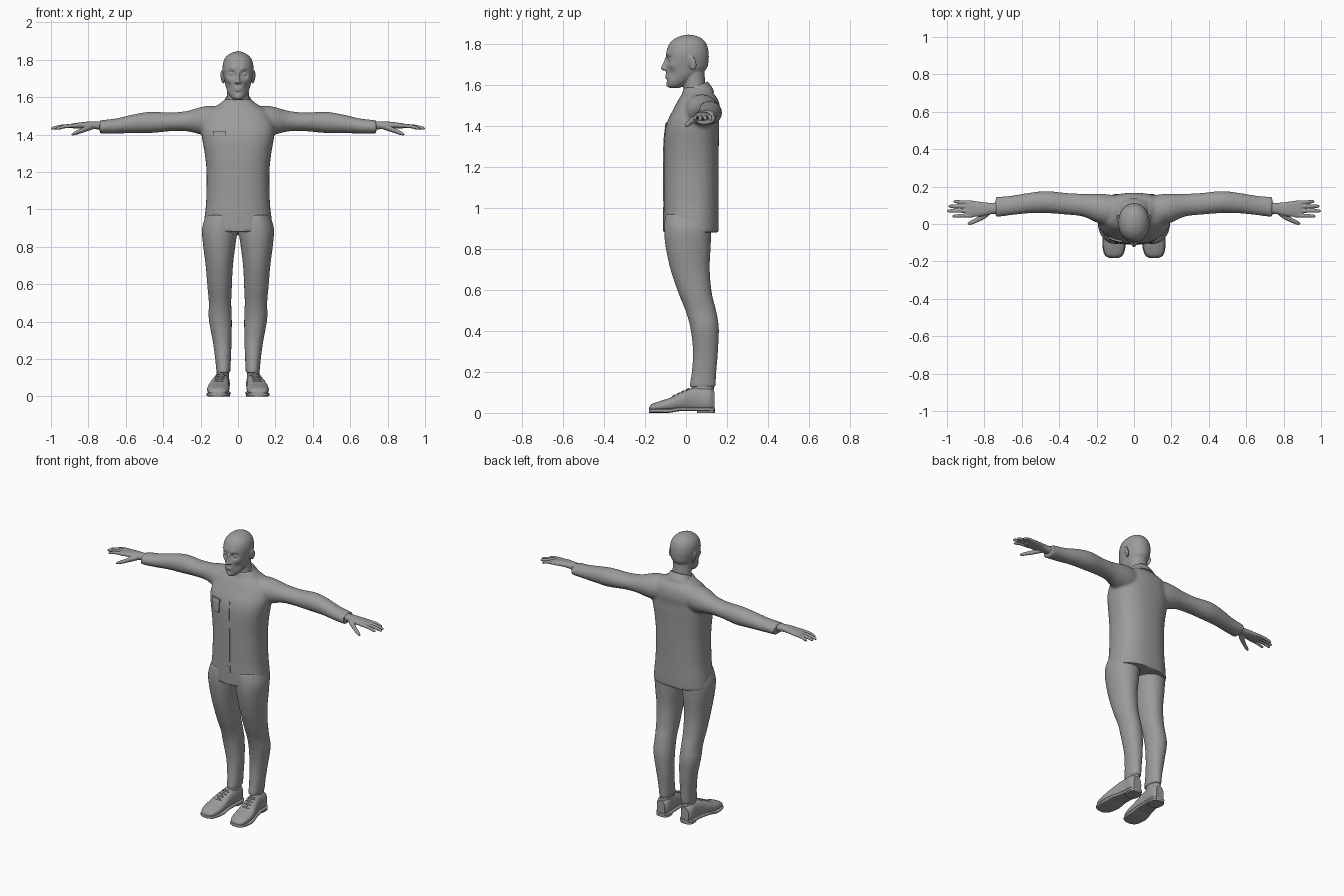
import bpy, bmesh, math
from mathutils import Matrix, Vector, Euler

cube = bpy.data.objects.get("Cube")
if cube:
    bpy.data.objects.remove(cube, do_unlink=True)

grey = bpy.data.materials.new("plain grey")
grey.use_nodes = True
COLOUR = (0.33, 0.33, 0.33, 1)
grey.diffuse_color = COLOUR
grey.node_tree.nodes["Principled BSDF"].inputs["Base Color"].default_value = COLOUR


def smooth_rows(rows, steps):
    """Cubic interpolation of section rows along their first value."""
    slopes = []
    for i in range(len(rows)):
        p, q = rows[max(i - 1, 0)], rows[min(i + 1, len(rows) - 1)]
        slopes.append([(b - a) / (q[0] - p[0]) for a, b in zip(p, q)])
    out = []
    for i in range(len(rows) - 1):
        h = rows[i + 1][0] - rows[i][0]
        for k in range(steps):
            u = k / steps
            w = u * u * (3 - 2 * u)
            out.append([a * (1 - w) + b * w + h * (m * u * (1 - u) ** 2 - n * u * u * (1 - u))
                        for a, b, m, n in zip(rows[i], rows[i + 1], slopes[i], slopes[i + 1])])
    return out + [list(rows[-1])]


def loft(bm, axis, rows, power=2.0, seg=32, steps=5, side=1):
    """Rows are (position, centre a, centre b, radius a, radius b)."""
    rings = []
    for t, a, b, ra, rb in smooth_rows(rows, steps):
        ring = []
        for k in range(seg):
            c, s = math.cos(k * math.tau / seg), math.sin(k * math.tau / seg)
            p = a + max(ra, .001) * math.copysign(abs(c) ** (2 / power), c)
            q = b + max(rb, .001) * math.copysign(abs(s) ** (2 / power), s)
            v = {"x": (t, p, q), "y": (p, t, q), "z": (p, q, t)}[axis]
            ring.append(bm.verts.new((v[0] * side, v[1], v[2])))
        rings.append(ring)
    for r0, r1 in zip(rings, rings[1:]):
        for k in range(seg):
            j = (k + 1) % seg
            bm.faces.new((r0[k], r0[j], r1[j], r1[k]))
    bm.faces.new(rings[0])
    bm.faces.new(rings[-1])


def ball(bm, centre, radii, turn=(0, 0, 0)):
    m = Matrix.LocRotScale(Vector(centre), Euler(turn), Vector(radii))
    bmesh.ops.create_uvsphere(bm, u_segments=24, v_segments=14, radius=1, matrix=m)


def finish(name, bm, voxel=0, smooth=3):
    """Turn the bmesh into an object, fusing overlapping pieces if voxel is set."""
    bmesh.ops.recalc_face_normals(bm, faces=bm.faces)
    mesh = bpy.data.meshes.new(name)
    bm.to_mesh(mesh)
    bm.free()
    mesh.materials.append(grey)
    ob = bpy.data.objects.new(name, mesh)
    bpy.context.collection.objects.link(ob)
    if voxel:
        rem = ob.modifiers.new("fuse", "REMESH")
        rem.mode = "VOXEL"
        rem.voxel_size = voxel
        soft = ob.modifiers.new("soften", "SMOOTH")
        soft.factor, soft.iterations = 0.5, smooth
        dg = bpy.context.evaluated_depsgraph_get()
        fused = bpy.data.meshes.new_from_object(ob.evaluated_get(dg))
        ob.modifiers.clear()
        ob.data = fused
        if not fused.materials:
            fused.materials.append(grey)
    bpy.ops.object.select_all(action="DESELECT")
    ob.select_set(True)
    bpy.context.view_layer.objects.active = ob
    bpy.ops.object.shade_smooth_by_angle(angle=math.radians(40))
    return ob


SIDES = ((1, "left"), (-1, "right"))

# Coat: torso and sleeves fused together
TORSO = [(.88, 0, .025, .186, .135), (.95, 0, .025, .18, .135), (1.03, 0, .025, .171, .134),
         (1.2, 0, .025, .168, .134), (1.3, 0, .026, .178, .134), (1.38, 0, .03, .192, .132),
         (1.43, 0, .037, .196, .125), (1.48, 0, .052, .185, .115), (1.53, 0, .06, .155, .096),
         (1.56, 0, .058, .105, .076), (1.59, 0, .048, .068, .06)]
SLEEVE = [(.08, .075, 1.48, .075, .07), (.15, .077, 1.475, .083, .08), (.2, .085, 1.474, .077, .073),
          (.27, .1, 1.472, .061, .055), (.36, .108, 1.468, .058, .05), (.47, .117, 1.465, .059, .057),
          (.56, .112, 1.458, .055, .05), (.65, .1, 1.446, .052, .041), (.74, .09, 1.44, .054, .036)]
POWER = 2.4
bm = bmesh.new()
loft(bm, "z", TORSO, POWER, seg=48)
for s, _ in SIDES:
    loft(bm, "x", SLEEVE, side=s)
finish("coat", bm, .009, 5)

# Trousers: two legs fused at the hips
LEG = [(.125, .078, .08, .037, .064), (.2, .08, .088, .042, .06), (.3, .085, .095, .051, .061),
       (.42, .095, .09, .062, .07), (.5, .096, .072, .06, .075), (.58, .098, .046, .065, .081),
       (.7, .1, .02, .073, .096), (.82, .1, .01, .088, .111), (.9, .097, .008, .095, .115),
       (.97, .09, .01, .08, .112)]
bm = bmesh.new()
for s, _ in SIDES:
    loft(bm, "z", LEG, 2.1, side=s)
finish("trousers", bm, .008, 4)

# Surface-following plates on the coat front
TORSO_FINE = smooth_rows(TORSO, 12)


def chest(x, z):
    _, _, cy, rx, ry = min(TORSO_FINE, key=lambda r: abs(r[0] - z))
    return cy - ry * (1 - min(abs(x / rx), 1) ** POWER) ** (1 / POWER)


def plate(name, z0, z1, left, right, lift):
    bm = bmesh.new()
    nx, nz = 6, 14
    grid = []
    for i in range(nz + 1):
        u = i / nz
        z = z0 + (z1 - z0) * u
        xs = [left(u) + (right(u) - left(u)) * j / nx for j in range(nx + 1)]
        grid.append([(x, chest(x, z), z) for x in xs])
    front = [[bm.verts.new((x, y - lift, z)) for x, y, z in row] for row in grid]
    back = [[bm.verts.new((x, y + .004, z)) for x, y, z in row] for row in grid]
    for layer in (front, back):
        for i in range(nz):
            for j in range(nx):
                bm.faces.new((layer[i][j], layer[i][j + 1], layer[i + 1][j + 1], layer[i + 1][j]))
    rim = [(i, 0) for i in range(nz)] + [(nz, j) for j in range(nx)]
    rim += [(i, nx) for i in range(nz, 0, -1)] + [(0, j) for j in range(nx, 0, -1)]
    for (a, b), (c, d) in zip(rim, rim[1:] + rim[:1]):
        bm.faces.new((front[a][b], front[c][d], back[c][d], back[a][b]))
    finish(name, bm)


plate("chest_pocket", 1.335, 1.41, lambda u: -.13, lambda u: -.066, .006)
plate("pocket_flap", 1.395, 1.418, lambda u: -.133, lambda u: -.064, .009)
plate("front_placket", 1.035, 1.42, lambda u: -.017 + .015 * u ** 3, lambda u: .018 - .012 * u ** 3, .003)
plate("lower_placket", .885, 1.005, lambda u: -.002, lambda u: .02, .003)

# Head: skull, neck and face fused together
HEAD = [(1.586, 0, -.055, .018, .022), (1.593, 0, -.052, .031, .036), (1.61, 0, -.04, .046, .052),
        (1.64, 0, -.02, .06, .077), (1.68, 0, .001, .071, .099), (1.72, 0, .006, .08, .104),
        (1.76, 0, .007, .083, .103), (1.8, 0, .009, .074, .091), (1.825, 0, .011, .054, .069),
        (1.84, 0, .012, .028, .038), (1.846, 0, .012, .004, .006)]
bm = bmesh.new()
loft(bm, "z", HEAD, 2.1, seg=64, steps=8)


def push(centre, radius, move):
    for v in bm.verts:
        d = (v.co - Vector(centre)).length / radius
        v.co += Vector(move) * math.exp(-d * d)


for s, _ in SIDES:
    push((s * .032, -.088, 1.724), .019, (0, .016, 0))       # eye socket
    push((s * .03, -.09, 1.75), .016, (0, -.005, 0))         # brow
    push((s * .05, -.07, 1.655), .025, (-s * .005, .005, 0))  # cheek hollow
    push((s * .055, -.068, 1.695), .018, (s * .004, -.004, 0))  # cheekbone
push((0, -.092, 1.6), .02, (0, -.006, 0))                    # chin
push((0, -.1, 1.622), .01, (0, .005, 0))
loft(bm, "z", [(1.52, 0, .045, .072, .064), (1.57, 0, .043, .063, .056),
               (1.62, 0, .04, .058, .053), (1.68, 0, .03, .058, .06)])
loft(bm, "z", [(1.672, 0, -.1, .009, .014), (1.68, 0, -.1, .015, .024),
               (1.69, 0, -.1, .012, .021), (1.715, 0, -.095, .008, .013),
               (1.735, 0, -.092, .009, .01)], seg=20)
for s, _ in SIDES:
    ball(bm, (s * .013, -.1, 1.68), (.008, .011, .008))
    ball(bm, (s * .032, -.074, 1.724), (.015, .012, .011))
    ball(bm, (s * .083, .03, 1.708), (.008, .021, .036), (.15, s * .15, -s * .3))
ball(bm, (0, -.091, 1.647), (.024, .011, .005))
ball(bm, (0, -.091, 1.637), (.021, .011, .006))
finish("head", bm, .0036, 3)

# Collar folded around the neck, dipping at the front
bm = bmesh.new()
loft(bm, "z", [(1.535, 0, .056, .112, .082), (1.56, 0, .054, .088, .074),
               (1.585, 0, .05, .072, .064), (1.597, 0, .048, .066, .058)], seg=40)
for v in bm.verts:
    v.co.z += (v.co.y - .05) * .35
finish("collar", bm)

# Hands: palm, four fingers and thumb
PALM = [(.69, .088, 1.445, .032, .025), (.76, .083, 1.45, .03, .021), (.81, .08, 1.451, .037, .018),
        (.86, .081, 1.448, .043, .015), (.895, .082, 1.446, .042, .011), (.905, .082, 1.445, .037, .006)]
FINGERS = [(.046, .042, .972), (.07, .07, 1.0), (.094, .095, .993), (.114, .12, .965)]
for s, label in SIDES:
    bm = bmesh.new()
    loft(bm, "x", PALM, 2.3, side=s)
    for y0, y1, tip in FINGERS:
        loft(bm, "x", [(.86, y0, 1.448, .011, .01), ((.88 + tip) / 2, (y0 + y1) / 2, 1.444, .0098, .0098),
                       (tip - .012, y1, 1.435, .0085, .0085), (tip - .003, y1, 1.433, .006, .006),
                       (tip, y1, 1.432, .002, .002)], seg=16, side=s)
    loft(bm, "x", [(.765, .068, 1.446, .014, .014), (.8, .046, 1.436, .019, .016),
                   (.84, .022, 1.42, .014, .013), (.875, .006, 1.406, .011, .01),
                   (.89, .001, 1.4, .004, .004)], seg=16, side=s)
    finish(label + "_hand", bm, .003, 3)

# Shoes: rows are (y, centre x, half width, top height)
SHOE = [(-.18, .108, .02, .028), (-.168, .108, .042, .042), (-.13, .107, .056, .057),
        (-.08, .105, .059, .073), (-.03, .1, .053, .098), (.02, .093, .046, .118),
        (.07, .088, .043, .126), (.115, .087, .042, .122), (.138, .087, .028, .105)]
for s, label in SIDES:
    bm = bmesh.new()
    loft(bm, "y", [(y, x, (h + .008) / 2, w, (h - .008) / 2) for y, x, w, h in SHOE], 2.4, side=s)
    finish(label + "_shoe", bm)

    bm = bmesh.new()
    loft(bm, "y", [(y * 1.01, x, .01 if y < -.05 else .018, w + .004, .0095)
                   for y, x, w, h in SHOE], 5, side=s)
    finish(label + "_sole", bm)

    bm = bmesh.new()
    loft(bm, "z", [(0, .087, .098, .043, .044), (.022, .087, .098, .044, .044)], 3, side=s)
    finish(label + "_heel", bm)

    bm = bmesh.new()
    loft(bm, "z", [(.07, .084, .08, .034, .055), (.16, .079, .082, .033, .054)], side=s)
    finish(label + "_ankle", bm)

    # Laces crossing the instep
    bm = bmesh.new()
    for i in range(4):
        y, z = -.062 + i * .022, .08 + i * .0105
        ball(bm, (s * (.103 - i * .003), y, z), (.026, .005, .006))
        ball(bm, (s * (.103 - i * .003), y + .009, z + .004), (.022, .004, .005), (0, 0, s * .4))
    finish(label + "_laces", bm)
